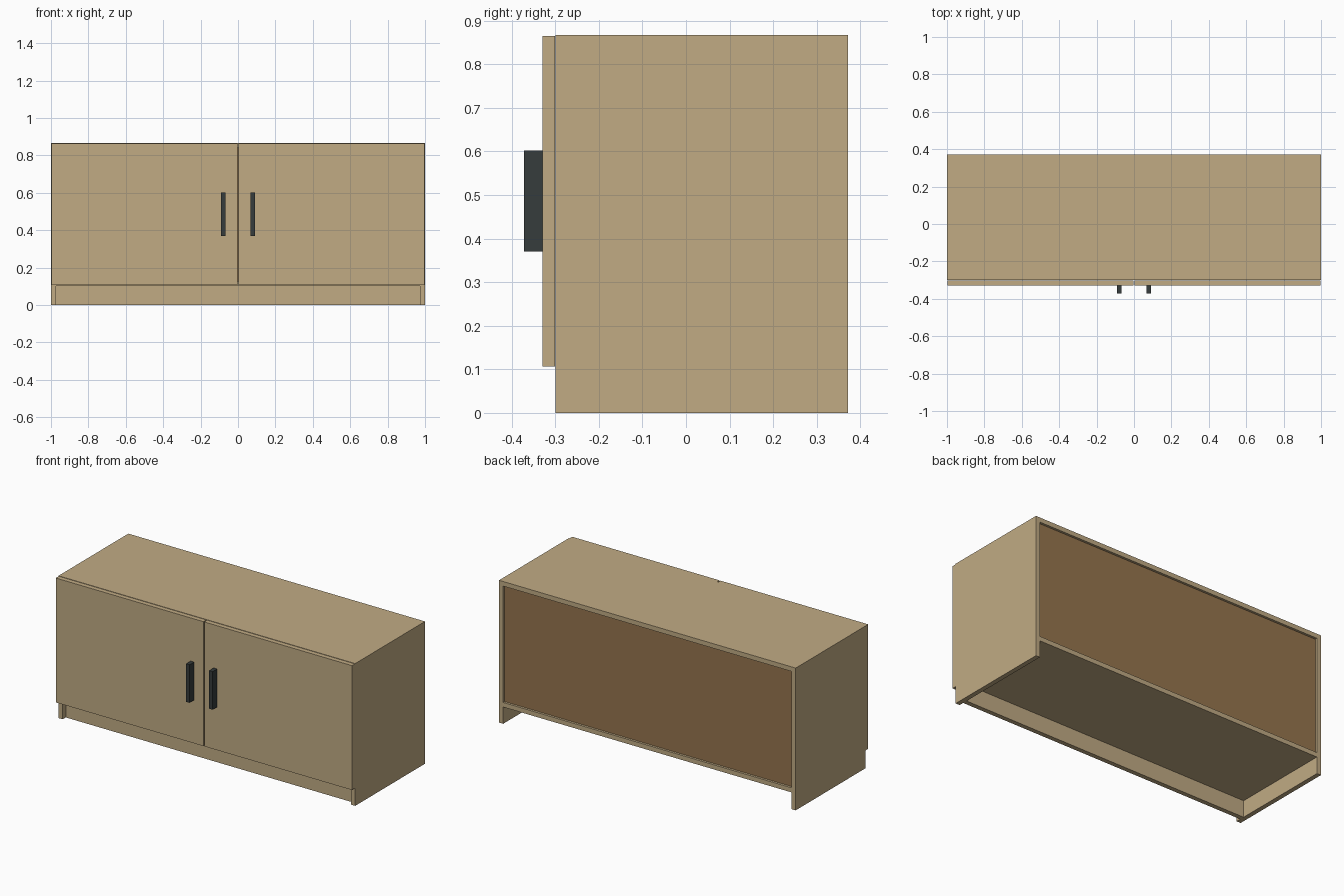
import bpy
import bmesh

if "Cube" in bpy.data.objects:
    bpy.data.objects.remove(bpy.data.objects["Cube"])


def material(name, r, g, b):
    m = bpy.data.materials.new(name)
    m.diffuse_color = (r, g, b, 1)
    m.use_nodes = True
    m.node_tree.nodes["Principled BSDF"].inputs["Base Color"].default_value = m.diffuse_color
    return m


OAK = material("light_oak", 0.533, 0.407, 0.231)
BACKING = material("brown_backing", 0.305, 0.178, 0.076)
METAL = material("dark_metal", 0.037, 0.045, 0.045)


def box(name, x, y, z, mat):
    """Box from (min, max) ranges on each axis."""
    bm = bmesh.new()
    bmesh.ops.create_cube(bm, size=1)
    for v in bm.verts:
        for i, (lo, hi) in enumerate((x, y, z)):
            v.co[i] = lo if v.co[i] < 0 else hi
    me = bpy.data.meshes.new(name)
    bm.to_mesh(me)
    bm.free()
    me.materials.append(mat)
    ob = bpy.data.objects.new(name, me)
    bpy.context.collection.objects.link(ob)
    return ob


T = 0.028                      # board thickness
FRONT, BACK = -0.30, 0.372     # carcass depth
H = 0.867                      # carcass height
IN = 1 - T                     # inner half width

# Mirrored parts: side panels, doors and handles
for s, side in ((-1, "left"), (1, "right")):
    def span(a, b):
        return tuple(sorted((s * a, s * b)))
    box(side + "_side_panel", span(IN, 1), (FRONT, BACK), (0, H), OAK)
    box(side + "_door", span(0.003, 0.998), (-0.329, FRONT - 0.001), (0.107, 0.865), OAK)
    box(side + "_handle", span(0.066, 0.09), (-0.372, -0.329), (0.37, 0.602), METAL)

# Boards between the sides
box("top_panel", (-IN, IN), (FRONT, BACK), (H - T, H), OAK)
box("bottom_panel", (-IN, IN), (FRONT, BACK), (0.102, 0.102 + T), OAK)
box("plinth", (-IN, IN), (-0.27, -0.27 + T), (0, 0.102), OAK)

# Recessed back
box("back_panel", (-IN, IN), (BACK - 0.027, BACK - 0.014), (0.102 + T, H - T), BACKING)
